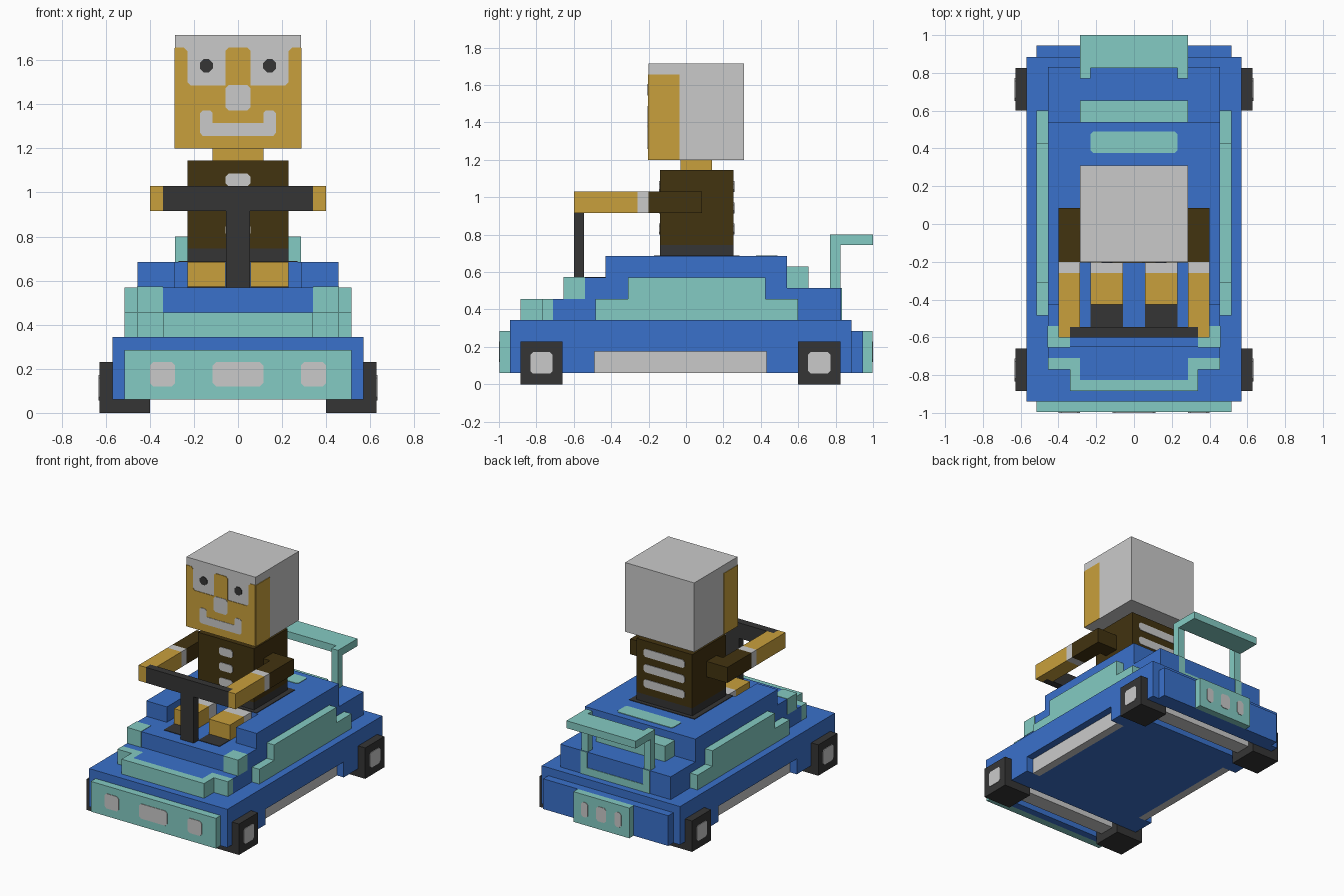
import bpy, bmesh


def material(name, hexcode):
    rgb = [int(hexcode[i:i + 2], 16) / 255 for i in (0, 2, 4)]
    lin = [c / 12.92 if c <= 0.04045 else ((c + 0.055) / 1.055) ** 2.4 for c in rgb]
    m = bpy.data.materials.new(name)
    m.diffuse_color = (*lin, 1)
    return m


BLUE = material("blue", "3a71cb")
TEAL = material("teal", "84cbc3")
GREY = material("light_grey", "cacaca")
BLACK = material("charcoal", "353535")
GOLD = material("gold", "c9a03c")
BROWN = material("dark_brown", "423310")


def prism(name, mat, axis, pts, a, b):
    """Extrude a flat outline from a to b along the given axis."""
    place = {"x": lambda u, v, w: (w, u, v),
             "y": lambda u, v, w: (u, w, v),
             "z": lambda u, v, w: (u, v, w)}[axis]
    bm = bmesh.new()
    lo = [bm.verts.new(place(u, v, a)) for u, v in pts]
    hi = [bm.verts.new(place(u, v, b)) for u, v in pts]
    bm.faces.new(lo)
    bm.faces.new(hi)
    n = len(pts)
    for i in range(n):
        j = (i + 1) % n
        bm.faces.new((lo[i], lo[j], hi[j], hi[i]))
    bmesh.ops.recalc_face_normals(bm, faces=bm.faces)
    me = bpy.data.meshes.new(name)
    bm.to_mesh(me)
    bm.free()
    me.materials.append(mat)
    ob = bpy.data.objects.new(name, me)
    bpy.context.collection.objects.link(ob)
    return ob


def box(name, mat, x0, x1, y0, y1, z0, z1):
    return prism(name, mat, "z", [(x0, y0), (x1, y0), (x1, y1), (x0, y1)], z0, z1)


def chamfered(u0, u1, v0, v1, c=0.015):
    return [(u0 + c, v0), (u1 - c, v0), (u1, v0 + c), (u1, v1 - c),
            (u1 - c, v1), (u0 + c, v1), (u0, v1 - c), (u0, v0 + c)]


def pair_box(name, mat, x0, x1, *yz):
    box(name + "_right", mat, x0, x1, *yz)
    box(name + "_left", mat, -x1, -x0, *yz)


def pair_prism(name, mat, pts, x0, x1):
    prism(name + "_right", mat, "x", pts, x0, x1)
    prism(name + "_left", mat, "x", pts, -x1, -x0)


T = 0.004  # thickness of painted plates

# Chassis: core with axle grooves, side slabs with a sill recess
front = [(-0.94, 0.345), (-0.94, 0.06), (-0.885, 0.06), (-0.885, 0.23),
         (-0.66, 0.23), (-0.66, 0.06)]
rear = [(0.60, 0.06), (0.60, 0.23), (0.825, 0.23), (0.825, 0.06),
        (0.885, 0.06), (0.885, 0.345)]
sill = [(-0.49, 0.06), (-0.49, 0.175), (0.43, 0.175), (0.43, 0.06)]
prism("chassis_core", BLUE, "x", front + rear, -0.455, 0.455)
pair_prism("chassis_side", BLUE, front + sill + rear, 0.455, 0.57)
pair_box("side_sill", GREY, 0.455, 0.515, -0.49, 0.43, 0.06, 0.175)

# Wheels, hubs and axles
for label, y in (("front", -0.7725), ("rear", 0.7125)):
    pair_box(label + "_wheel", BLACK, 0.40, 0.628, y - 0.1125, y + 0.1125, 0, 0.23)
    pair_prism(label + "_hub", GREY, chamfered(y - 0.06, y + 0.06, 0.057, 0.173), 0.628, 0.628 + T)
    box(label + "_axle", GREY, -0.40, 0.40, y - 0.06, y + 0.06, 0.06, 0.175)

# Bumpers and lamps
box("front_bumper", TEAL, -0.515, 0.515, -0.996, -0.94, 0.06, 0.285)
box("rear_bumper", BLUE, -0.515, 0.515, 0.885, 0.945, 0.06, 0.285)
box("rear_plate", TEAL, -0.23, 0.23, 0.945, 0.996, 0.06, 0.285)
for i, (a, b) in enumerate(((-0.40, -0.285), (-0.115, 0.115), (0.285, 0.40))):
    prism(f"front_lamp_{i}", GREY, "y", chamfered(a, b, 0.12, 0.23), -1.0, -0.996)
for i, (a, b) in enumerate(((-0.165, -0.11), (-0.04, 0.04), (0.11, 0.165))):
    prism(f"rear_lamp_{i}", GREY, "y", chamfered(a, b, 0.12, 0.23), 0.996, 1.0)

# Stepped upper body with a leg opening in the middle
back = [(0.54, 0.685), (0.54, 0.515), (0.83, 0.515), (0.83, 0.345)]


def steps(y0, y1, y2):
    return [(y0, 0.345), (y0, 0.455), (y1, 0.455), (y1, 0.57), (y2, 0.57), (y2, 0.685)] + back


prism("upper_body_middle", BLUE, "x", steps(-0.825, -0.65, -0.17), -0.285, 0.285)
pair_prism("upper_body_inner", BLUE, steps(-0.71, -0.65, -0.43), 0.285, 0.34)
pair_prism("upper_body_outer", BLUE, steps(-0.71, -0.54, -0.43), 0.34, 0.455)

# Teal body trim
right_edge = [(0.34, -0.885), (0.34, -0.77), (0.455, -0.77), (0.455, -0.71),
              (0.285, -0.71), (0.285, -0.825)]
left_edge = [(-x, y) for x, y in reversed(right_edge)]
prism("nose_trim", TEAL, "z", right_edge + left_edge, 0.345, 0.455)
pair_box("corner_block", TEAL, 0.34, 0.458, -0.655, -0.54, 0.455, 0.573)
pair_prism("side_trim", TEAL, [(-0.485, 0.345), (0.60, 0.345), (0.60, 0.455), (0.425, 0.455),
                               (0.425, 0.57), (-0.31, 0.57), (-0.31, 0.455), (-0.485, 0.455)],
           0.455, 0.515)
box("rear_step", TEAL, -0.285, 0.285, 0.54, 0.655, 0.515, 0.63)
prism("deck_stripe", TEAL, "z", chamfered(-0.23, 0.23, 0.375, 0.49), 0.685, 0.685 + T)

# Rear push handle and its painted base
pair_prism("handle_post", TEAL, [(0.77, 0.515), (0.825, 0.515), (0.825, 0.80), (0.77, 0.80)],
           0.23, 0.285)
box("handle_bar", TEAL, -0.285, 0.285, 0.825, 1.0, 0.745, 0.80)
prism("handle_base", TEAL, "y", [(-0.285, 0.345), (0.285, 0.345), (0.285, 0.515), (0.23, 0.515),
                                 (0.23, 0.40), (-0.23, 0.40), (-0.23, 0.515), (-0.285, 0.515)],
      0.83, 0.83 + T)

# Steering column and bar
box("steering_column", BLACK, -0.055, 0.055, -0.60, -0.545, 0.57, 0.915)
box("steering_bar", BLACK, -0.34, 0.34, -0.60, -0.545, 0.915, 1.03)

# Driver legs, foot plates and seat
pair_box("leg", GOLD, 0.057, 0.23, -0.425, -0.26, 0.57, 0.685)
pair_box("leg_cuff", GREY, 0.057, 0.23, -0.26, -0.17, 0.57, 0.685)
pair_box("foot_plate", BLACK, 0.057, 0.23, -0.545, -0.425, 0.57, 0.57 + T)
box("seat_plate", BLACK, -0.27, 0.27, -0.17, 0.285, 0.685, 0.685 + T)

# Driver torso, with buttons in front and stripes behind
box("hips", BLACK, -0.23, 0.23, -0.14, 0.255, 0.685, 0.745)
box("torso", BROWN, -0.23, 0.23, -0.14, 0.255, 0.745, 1.145)
for i, z in enumerate((0.83, 0.943, 1.057)):
    prism(f"button_{i}", GREY, "y", chamfered(-0.057, 0.057, z - 0.03, z + 0.03), -0.14 - T, -0.14)
    prism(f"back_stripe_{i}", GREY, "y", chamfered(-0.17, 0.17, z - 0.03, z + 0.03), 0.255, 0.255 + T)

# Driver arms
ARM_Z = (0.915, 1.03)
pair_box("shoulder", BROWN, 0.23, 0.285, -0.03, 0.085, *ARM_Z)
pair_box("sleeve", BROWN, 0.285, 0.40, -0.20, 0.085, *ARM_Z)
pair_box("sleeve_cuff", GREY, 0.285, 0.40, -0.26, -0.20, *ARM_Z)
pair_box("forearm", GOLD, 0.285, 0.40, -0.545, -0.26, *ARM_Z)
pair_box("hand", GOLD, 0.34, 0.40, -0.60, -0.545, *ARM_Z)

# Driver head
box("neck", GOLD, -0.115, 0.115, -0.03, 0.14, 1.145, 1.20)
box("head", GREY, -0.285, 0.285, -0.20, 0.31, 1.20, 1.715)
pair_box("cheek", GOLD, 0.285, 0.285 + T, -0.20, -0.035, 1.20, 1.655)
half_face = [(0.285, 1.20), (0.285, 1.657), (0.245, 1.657), (0.23, 1.642), (0.23, 1.50),
             (0.215, 1.485), (0.057, 1.485), (0.057, 1.642), (0.042, 1.657)]
prism("face", GOLD, "y", half_face + [(-x, z) for x, z in reversed(half_face)], -0.20 - T, -0.20)
prism("nose", GREY, "y", chamfered(-0.057, 0.057, 1.372, 1.487), -0.207, -0.20)
half_mouth = [(0.16, 1.257), (0.172, 1.27), (0.172, 1.36), (0.16, 1.372), (0.127, 1.372),
              (0.115, 1.36), (0.115, 1.315)]
prism("mouth", GREY, "y", half_mouth + [(-x, z) for x, z in reversed(half_mouth)], -0.207, -0.20)
for side, x in (("right", 0.143), ("left", -0.143)):
    prism("eye_" + side, BLACK, "y", chamfered(x - 0.03, x + 0.03, 1.545, 1.605, 0.018), -0.205, -0.20)
